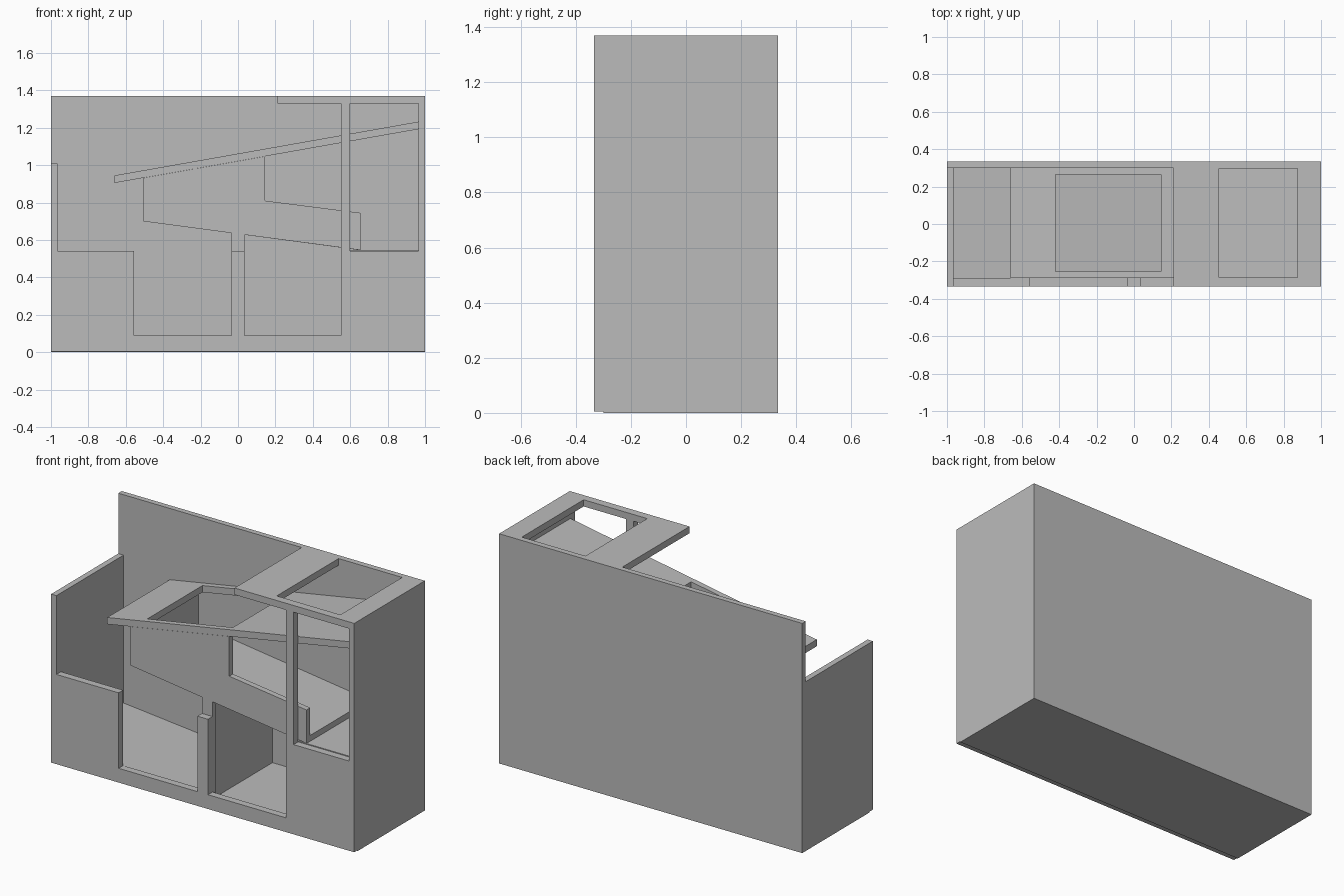
import bpy
import bmesh

cube = bpy.data.objects.get("Cube")
if cube:
    bpy.data.objects.remove(cube, do_unlink=True)

grey = bpy.data.materials.new("plain_grey")
grey.use_nodes = True
grey.diffuse_color = (0.5, 0.5, 0.5, 1)
grey.node_tree.nodes["Principled BSDF"].inputs["Base Color"].default_value = (0.5, 0.5, 0.5, 1)

FRONT, INNER, BACK, REAR = -0.333, -0.29, 0.3, 0.333
SIDE, TOP, T = 0.965, 1.37, 0.035


def rect(u0, u1, v0, v1):
    return [(u0, v0), (u1, v0), (u1, v1), (u0, v1)]


def board(name, loops, d0, d1, upright=True, slope=0.0, start=0.0):
    """Cut a board from an outline and holes; lay it upright or flat, optionally tilted along x."""
    bm = bmesh.new()
    edges = []
    for loop in loops:
        vs = [bm.verts.new((u, d0, v) if upright else (u, v, d0)) for u, v in loop]
        edges += [bm.edges.new((a, b)) for a, b in zip(vs, vs[1:] + vs[:1])]
    bmesh.ops.triangle_fill(bm, edges=edges, use_beauty=True)
    result = bmesh.ops.extrude_face_region(bm, geom=bm.faces[:])
    moved = [g for g in result["geom"] if isinstance(g, bmesh.types.BMVert)]
    shift = (0, d1 - d0, 0) if upright else (0, 0, d1 - d0)
    bmesh.ops.translate(bm, verts=moved, vec=shift)
    for v in bm.verts:
        v.co.z += slope * (v.co.x - start)
    bmesh.ops.recalc_face_normals(bm, faces=bm.faces[:])
    mesh = bpy.data.meshes.new(name)
    bm.to_mesh(mesh)
    bm.free()
    mesh.materials.append(grey)
    obj = bpy.data.objects.new(name, mesh)
    bpy.context.scene.collection.objects.link(obj)
    return obj


# Outer case
board("floor", [rect(-1, 1, -0.3, BACK)], 0, T, upright=False)
board("back_panel", [rect(-1, 1, 0, TOP)], BACK, REAR)
board("right_wall", [rect(-1, -SIDE, 0, 1.01)], INNER, BACK)
board("left_wall", [rect(SIDE, 1, 0, TOP)], INNER, BACK)
board("top_panel", [rect(0.21, SIDE, INNER, BACK), rect(0.455, 0.875, -0.285, 0.298)],
      1.33, TOP, upright=False)

# Front panel with two bays and a tall window
front = [(-1, 0.005), (1, 0.005), (1, TOP), (0.21, TOP), (0.21, 1.33), (0.55, 1.33),
         (0.55, 0.09), (T, 0.09), (T, 0.54), (-T, 0.54), (-T, 0.09),
         (-0.555, 0.09), (-0.555, 0.54), (-SIDE, 0.54), (-SIDE, 1.01), (-1, 1.01)]
board("front_panel", [front, rect(0.6, SIDE, 0.54, 1.33)], FRONT, INNER)

# Upper ramp with a drop hole
board("upper_ramp", [rect(-0.66, SIDE, INNER, BACK), rect(-0.42, 0.145, -0.255, 0.265)],
      0.905, 0.945, upright=False, slope=0.177, start=-0.66)

# Chute below the ramp, with its front wall, end wall and sloping floor
chute = [(-0.505, 0.70), (-T, 0.637), (-T, T), (T, T), (T, 0.628), (0.655, 0.546),
         (0.655, 0.745), (0.145, 0.81), (0.145, 1.047), (-0.505, 0.932)]
board("chute_front", [chute], INNER, INNER + T)
board("chute_floor", [rect(-0.505, 0.655, INNER + T, BACK)],
      0.70, 0.735, upright=False, slope=-0.1335, start=-0.505)
board("chute_end", [rect(-0.505, -0.47, 0.70, 0.935)], INNER + T, BACK)

# Tray at the chute outlet
board("outlet_shelf", [rect(0.6, SIDE, INNER, BACK)], 0.51, 0.545, upright=False)

# Lower bays: divider and sloping bay floor
board("bay_divider", [rect(-T / 2, T / 2, T, 0.64)], INNER + T, BACK)
board("bay_ramp", [[(-SIDE, T), (-T / 2, T), (-SIDE, 0.128)]], INNER, BACK)
